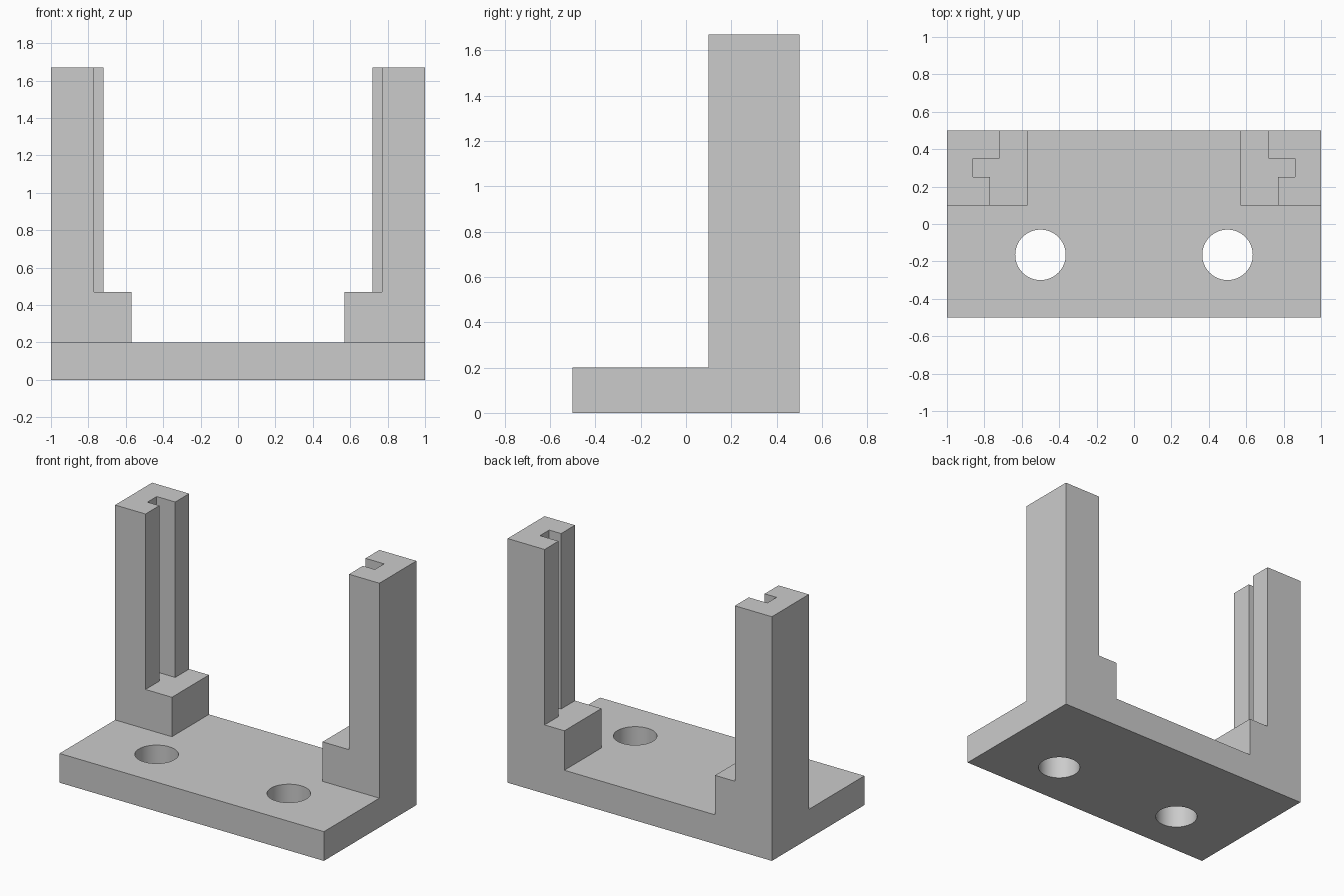
import bpy
import bmesh
import math

if "Cube" in bpy.data.objects:
    bpy.data.objects.remove(bpy.data.objects["Cube"], do_unlink=True)

BASE_TOP, FOOT_TOP, POST_TOP = 0.2, 0.47, 1.67
BACK, POST_FRONT = 0.5, 0.1

grey = bpy.data.materials.new("plain grey")
grey.use_nodes = True
grey.diffuse_color = (0.6, 0.6, 0.6, 1)
grey.node_tree.nodes["Principled BSDF"].inputs["Base Color"].default_value = (0.6, 0.6, 0.6, 1)


def prism(name, outline, bottom, top):
    """Extrude a plan outline upward into a solid."""
    bm = bmesh.new()
    face = bm.faces.new([bm.verts.new((x, y, bottom)) for x, y in outline])
    grown = bmesh.ops.extrude_face_region(bm, geom=[face])["geom"]
    verts = [v for v in grown if isinstance(v, bmesh.types.BMVert)]
    bmesh.ops.translate(bm, verts=verts, vec=(0, 0, top - bottom))
    bmesh.ops.recalc_face_normals(bm, faces=bm.faces[:])
    mesh = bpy.data.meshes.new(name)
    bm.to_mesh(mesh)
    bm.free()
    mesh.materials.append(grey)
    obj = bpy.data.objects.new(name, mesh)
    bpy.context.collection.objects.link(obj)
    return obj


def rectangle(x0, x1, y0, y1):
    return [(x0, y0), (x1, y0), (x1, y1), (x0, y1)]


def combine(target, tool, operation):
    """Apply a boolean and discard the tool solid."""
    mod = target.modifiers.new(operation.lower(), "BOOLEAN")
    mod.operation = operation
    mod.solver = "EXACT"
    mod.object = tool
    bpy.ops.object.select_all(action="DESELECT")
    target.select_set(True)
    bpy.context.view_layer.objects.active = target
    bpy.ops.object.modifier_apply(modifier=mod.name)
    bpy.data.objects.remove(tool, do_unlink=True)


# Base plate
bracket = prism("slotted_bracket", rectangle(-1, 1, -BACK, BACK), 0, BASE_TOP)

# Grooved post: short front lip, vertical slot, longer back lip
post_plan = [(1, POST_FRONT), (1, BACK), (0.72, BACK), (0.72, 0.35),
             (0.86, 0.35), (0.86, 0.25), (0.77, 0.25), (0.77, POST_FRONT)]

for side, label in ((1, "left"), (-1, "right")):
    # Foot block, then the post standing on it
    foot_plan = rectangle(side * 0.57, side, POST_FRONT, BACK)
    foot = prism(label + "_foot", foot_plan, BASE_TOP, FOOT_TOP)
    combine(bracket, foot, "UNION")
    post = prism(label + "_post", [(side * x, y) for x, y in post_plan], FOOT_TOP, POST_TOP)
    combine(bracket, post, "UNION")

    # Round mounting hole through the plate
    circle = [(side * 0.5 + 0.135 * math.cos(a), -0.165 + 0.135 * math.sin(a))
              for a in (math.tau * i / 64 for i in range(64))]
    cutter = prism(label + "_hole_cutter", circle, -0.1, BASE_TOP + 0.1)
    cutter.hide_render = True
    combine(bracket, cutter, "DIFFERENCE")

# Smooth hole walls, crisp corners
bpy.ops.object.select_all(action="DESELECT")
bracket.select_set(True)
bpy.context.view_layer.objects.active = bracket
bpy.ops.object.shade_smooth_by_angle(angle=math.radians(30))
